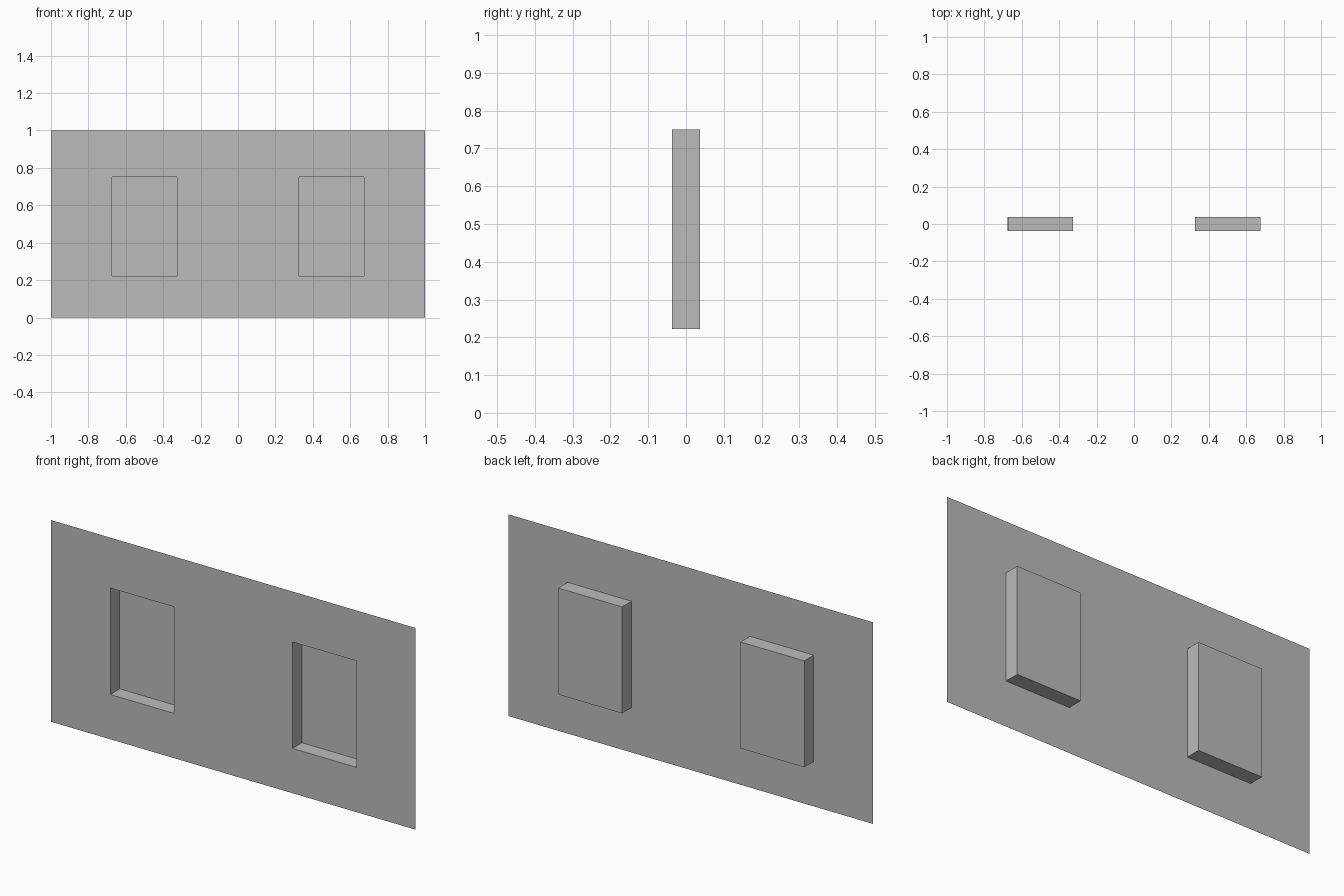
import bpy
import bmesh
from mathutils import Matrix

cube = bpy.data.objects.get("Cube")
if cube:
    bpy.data.objects.remove(cube, do_unlink=True)

HALF_DEPTH = 0.037
INNER, OUTER = 0.325, 0.675
SILL, HEAD = 0.222, 0.75

grey = bpy.data.materials.new("plain grey")
grey.use_nodes = True
colour = (0.5, 0.5, 0.5, 1)
grey.diffuse_color = colour
grey.node_tree.nodes["Principled BSDF"].inputs["Base Color"].default_value = colour

# Flat wall sheet facing the front
bm = bmesh.new()
corners = [(-1, 0), (1, 0), (1, 1), (-1, 1)]
bm.faces.new([bm.verts.new((x, -HALF_DEPTH, z)) for x, z in corners])

# Cut lines around the two window openings
cuts = [((x, 0, 0), (1, 0, 0)) for x in (-OUTER, -INNER, INNER, OUTER)]
cuts += [((0, 0, z), (0, 0, 1)) for z in (SILL, HEAD)]
for point, normal in cuts:
    bmesh.ops.bisect_plane(bm, geom=bm.verts[:] + bm.edges[:] + bm.faces[:],
                           plane_co=point, plane_no=normal)

# Push each opening back to make a recess with side walls
panes = []
for face in bm.faces:
    centre = face.calc_center_median()
    if INNER < abs(centre.x) < OUTER and SILL < centre.z < HEAD:
        panes.append(face)
pushed = bmesh.ops.extrude_discrete_faces(bm, faces=panes)["faces"]
for face in pushed:
    bmesh.ops.translate(bm, verts=face.verts, vec=(0, 2 * HALF_DEPTH, 0))

bm.normal_update()
mesh = bpy.data.meshes.new("wall_with_recesses")
bm.to_mesh(mesh)
bm.free()
mesh.materials.append(grey)
wall = bpy.data.objects.new("wall_with_recesses", mesh)
bpy.context.collection.objects.link(wall)
